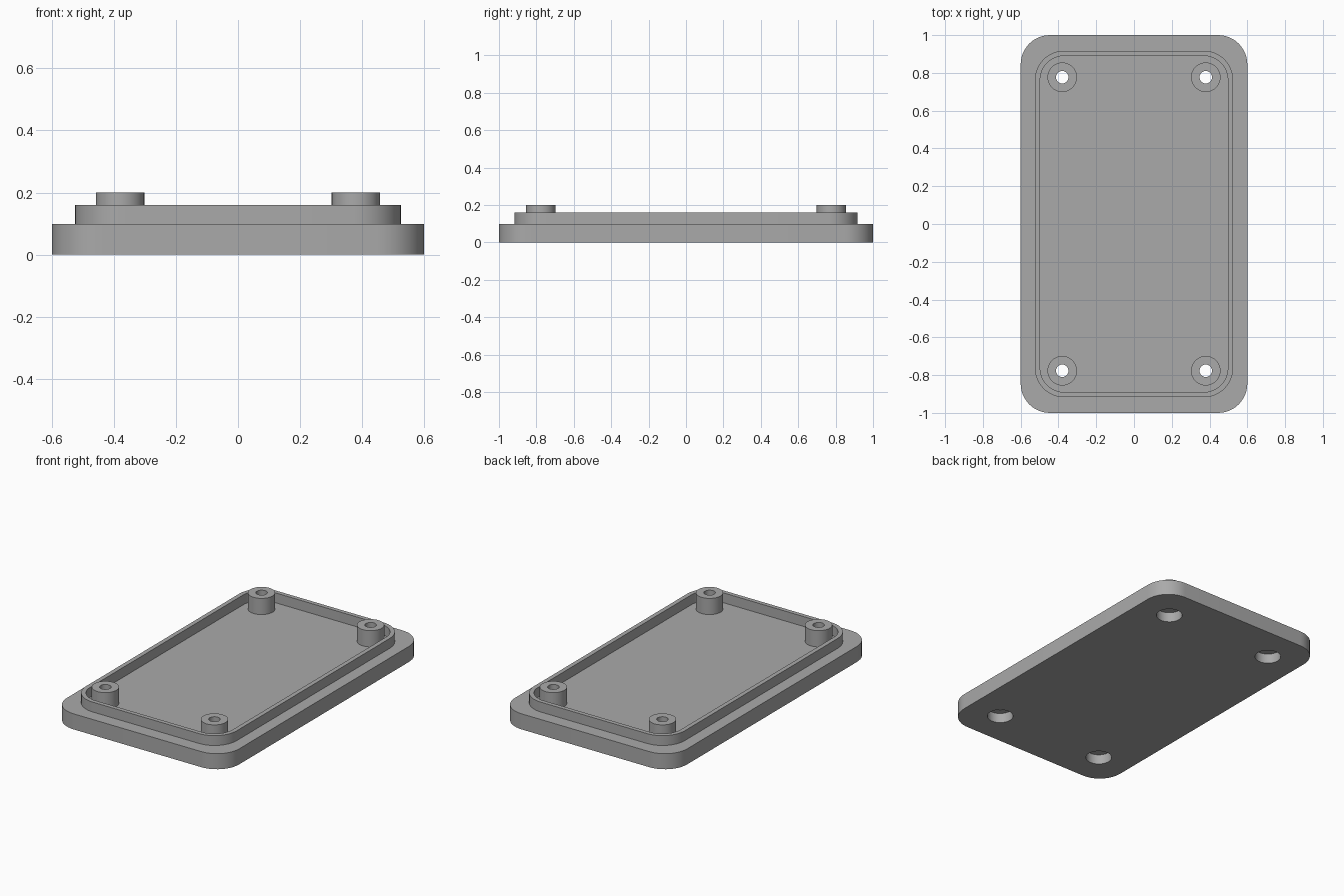
import bpy, bmesh, math
from math import cos, sin, pi, radians

cube = bpy.data.objects.get("Cube")
if cube:
    bpy.data.objects.remove(cube)

PLATE_TOP, RIM_TOP, BOSS_TOP = 0.098, 0.16, 0.2
BOSS_X, BOSS_Y = 0.38, 0.777

grey = bpy.data.materials.new("plain grey")
grey.use_nodes = True
grey.diffuse_color = (0.4, 0.4, 0.4, 1)
grey.node_tree.nodes["Principled BSDF"].inputs["Base Color"].default_value = (0.4, 0.4, 0.4, 1)


def finish(name, bm):
    """Turn a bmesh into a smooth-sided object with sharp edges."""
    bmesh.ops.recalc_face_normals(bm, faces=bm.faces)
    mesh = bpy.data.meshes.new(name)
    bm.to_mesh(mesh)
    bm.free()
    mesh.materials.append(grey)
    obj = bpy.data.objects.new(name, mesh)
    bpy.context.collection.objects.link(obj)
    return obj


def shade(obj):
    bpy.ops.object.select_all(action="DESELECT")
    obj.select_set(True)
    bpy.context.view_layer.objects.active = obj
    bpy.ops.object.shade_smooth_by_angle(angle=radians(30))


def rounded(hx, hy, r, steps=12):
    """Outline of a rounded rectangle with half sizes hx, hy."""
    pts = []
    for k, (sx, sy) in enumerate([(1, 1), (-1, 1), (-1, -1), (1, -1)]):
        for i in range(steps + 1):
            a = (k + i / steps) * pi / 2
            pts.append((sx * (hx - r) + r * cos(a), sy * (hy - r) + r * sin(a)))
    return pts


def circle(x, y, r, n=40):
    return [(x + r * cos(2 * pi * i / n), y + r * sin(2 * pi * i / n)) for i in range(n)]


def loft(name, sections, closed=False):
    """Bridge (outline, height) sections; cap the ends or close into a ring."""
    bm = bmesh.new()
    rings = [[bm.verts.new((x, y, z)) for x, y in pts] for pts, z in sections]
    pairs = list(zip(rings, rings[1:]))
    if closed:
        pairs.append((rings[-1], rings[0]))
    else:
        bm.faces.new(rings[0])
        bm.faces.new(rings[-1])
    for a, b in pairs:
        for i in range(len(a)):
            j = (i + 1) % len(a)
            bm.faces.new((a[i], a[j], b[j], b[i]))
    return finish(name, bm)


# Base plate
outline = rounded(0.6, 1.0, 0.155)
plate = loft("base_plate", [(outline, 0), (outline, PLATE_TOP)])

# Raised locating rim
outer, inner = rounded(0.525, 0.917, 0.155), rounded(0.497, 0.89, 0.127)
rim = loft("locating_rim", [(outer, PLATE_TOP), (outer, RIM_TOP),
                            (inner, RIM_TOP), (inner, PLATE_TOP)], closed=True)
shade(rim)

# Screw bosses, and the stepped screw holes through the plate
for side, sx in (("left", 1), ("right", -1)):
    for end, sy in (("front", -1), ("back", 1)):
        x, y = sx * BOSS_X, sy * BOSS_Y
        wall, bore, sink = (circle(x, y, r) for r in (0.078, 0.033, 0.076))
        boss = loft(f"screw_boss_{end}_{side}",
                    [(wall, PLATE_TOP), (wall, BOSS_TOP),
                     (bore, BOSS_TOP), (bore, PLATE_TOP)], closed=True)
        shade(boss)
        cutter = loft("hole_cutter", [(sink, -0.05), (sink, 0.062),
                                      (bore, 0.062), (bore, 0.15)])
        cutter.hide_render = True
        cut = plate.modifiers.new("screw_hole", "BOOLEAN")
        cut.operation, cut.solver, cut.object = "DIFFERENCE", "EXACT", cutter
        bpy.ops.object.select_all(action="DESELECT")
        bpy.context.view_layer.objects.active = plate
        bpy.ops.object.modifier_apply(modifier=cut.name)
        bpy.data.objects.remove(cutter)
shade(plate)
